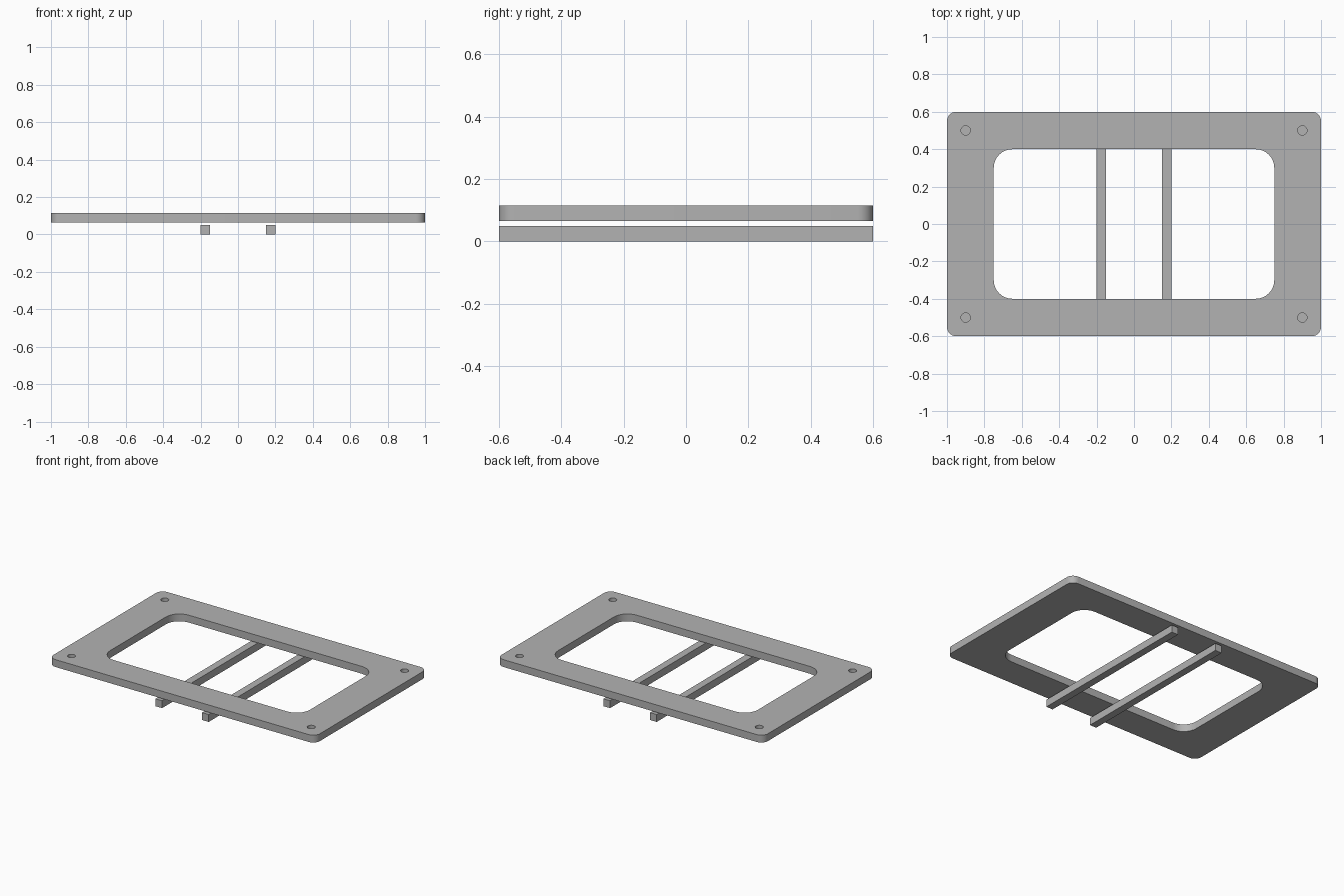
import bpy, bmesh, math

if "Cube" in bpy.data.objects:
    bpy.data.objects.remove(bpy.data.objects["Cube"], do_unlink=True)

grey = bpy.data.materials.new("plain_grey")
grey.use_nodes = True
colour = (0.45, 0.45, 0.45, 1)
grey.diffuse_color = colour
grey.node_tree.nodes["Principled BSDF"].inputs["Base Color"].default_value = colour


def rounded_slab(name, half_x, half_y, z0, z1, radius, steps=8, centre=(0, 0)):
    """Upright prism whose outline is a rectangle with rounded corners."""
    bm = bmesh.new()
    ring = []
    for quarter, (sx, sy) in enumerate([(1, 1), (-1, 1), (-1, -1), (1, -1)]):
        for i in range(steps + 1 if radius else 1):
            a = (quarter + i / steps) * math.pi / 2
            x = sx * (half_x - radius) + radius * math.cos(a)
            y = sy * (half_y - radius) + radius * math.sin(a)
            ring.append(bm.verts.new((centre[0] + x, centre[1] + y, z0)))
    bmesh.ops.remove_doubles(bm, verts=ring, dist=1e-5)
    base = bm.faces.new(bm.verts[:])
    side = bmesh.ops.extrude_face_region(bm, geom=[base], use_keep_orig=True)
    top = [v for v in side["geom"] if isinstance(v, bmesh.types.BMVert)]
    bmesh.ops.translate(bm, verts=top, vec=(0, 0, z1 - z0))
    bmesh.ops.recalc_face_normals(bm, faces=bm.faces[:])
    mesh = bpy.data.meshes.new(name)
    bm.to_mesh(mesh)
    bm.free()
    mesh.materials.append(grey)
    obj = bpy.data.objects.new(name, mesh)
    bpy.context.collection.objects.link(obj)
    return obj


def activate(obj):
    bpy.ops.object.select_all(action="DESELECT")
    obj.select_set(True)
    bpy.context.view_layer.objects.active = obj


def cut(target, cutter):
    cutter.hide_render = True
    mod = target.modifiers.new("cut", "BOOLEAN")
    mod.operation, mod.solver, mod.object = "DIFFERENCE", "EXACT", cutter
    activate(target)
    bpy.ops.object.modifier_apply(modifier=mod.name)
    bpy.data.objects.remove(cutter, do_unlink=True)


# Flat frame with a rounded opening
bottom, top = 0.065, 0.115
frame = rounded_slab("frame", 1, 0.6, bottom, top, 0.05)
cut(frame, rounded_slab("opening_cutter", 0.75, 0.4, 0, 0.2, 0.1))

# Blind round holes in the four corners
for sx in (-1, 1):
    for sy in (-1, 1):
        cut(frame, rounded_slab("hole_cutter", 0.025, 0.025, top - 0.025, 0.2,
                                0.025, centre=(sx * 0.9, sy * 0.5)))
activate(frame)
bpy.ops.object.shade_smooth_by_angle(angle=math.radians(30))

# Two square rails running front to back beneath the frame
for side, sx in (("left", 1), ("right", -1)):
    rounded_slab(side + "_rail", 0.025, 0.6, 0, 0.05, 0, centre=(sx * 0.175, 0))
